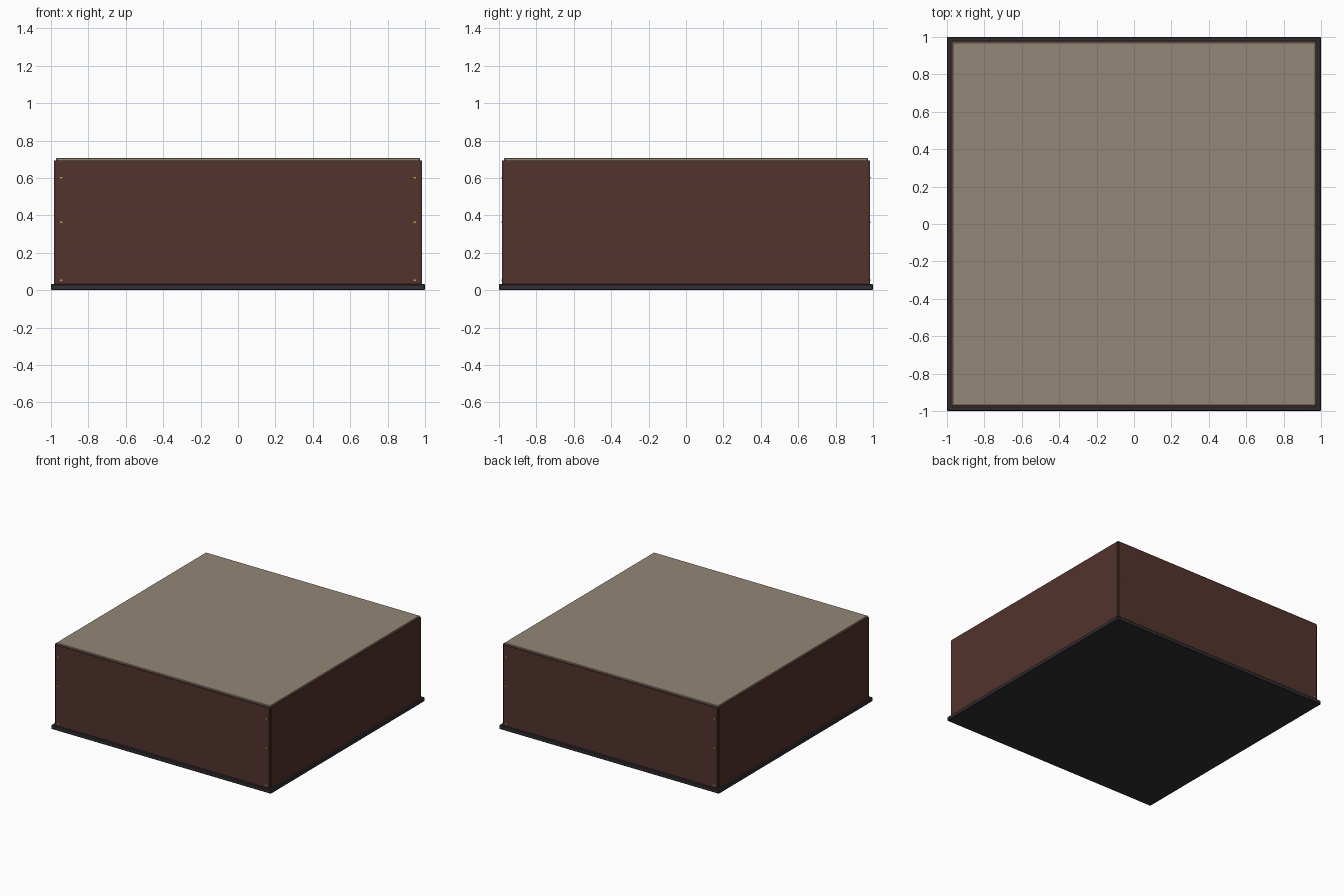
import bpy

if "Cube" in bpy.data.objects:
    bpy.data.objects.remove(bpy.data.objects["Cube"])


def material(name, rgb):
    m = bpy.data.materials.new(name)
    m.diffuse_color = (*rgb, 1)
    m.use_nodes = True
    m.node_tree.nodes["Principled BSDF"].inputs["Base Color"].default_value = m.diffuse_color
    return m


BROWN = material("brown_panel", (0.085, 0.033, 0.026))
DARK = material("dark_trim", (0.033, 0.028, 0.033))
POST = material("dark_brown", (0.045, 0.02, 0.017))
STONE = material("stone_top", (0.29, 0.24, 0.18))
GOLD = material("brass", (0.55, 0.35, 0.07))


def box(name, lo, hi, mat, bevel=0):
    bpy.ops.mesh.primitive_cube_add(size=1, location=[(a + b) / 2 for a, b in zip(lo, hi)])
    o = bpy.context.object
    o.name = name
    o.scale = [b - a for a, b in zip(lo, hi)]
    bpy.ops.object.transform_apply(location=False, rotation=False, scale=True)
    o.data.materials.append(mat)
    if bevel:
        mod = o.modifiers.new("bevel", 'BEVEL')
        mod.width = bevel
        mod.segments = 1
    return o


# base plate and stone top
box("base_plate", (-1, -1, 0), (1, 1, 0.033), DARK, 0.005)
box("top_slab", (-0.972, -0.972, 0.69), (0.972, 0.972, 0.706), STONE, 0.003)

# side panels
for s, front, side in ((-1, "front_panel", "left_panel"), (1, "back_panel", "right_panel")):
    a, b = sorted((s * 0.96, s * 0.983))
    box(front, (-0.972, a, 0.033), (0.972, b, 0.694), BROWN)
    box(side, (a, -0.972, 0.033), (b, 0.972, 0.694), BROWN)

# recessed corner posts, and brass pins on front and back
for sx in (-1, 1):
    for sy in (-1, 1):
        x0, x1 = sorted((sx * 0.955, sx * 0.975))
        y0, y1 = sorted((sy * 0.955, sy * 0.975))
        box("corner_post", (x0, y0, 0.033), (x1, y1, 0.69), POST)
        p0, p1 = sorted((sy * 0.975, sy * 0.987))
        for z in (0.053, 0.363, 0.6):
            x = sx * 0.945
            box("brass_pin", (x - 0.008, p0, z - 0.004), (x + 0.008, p1, z + 0.004), GOLD)
